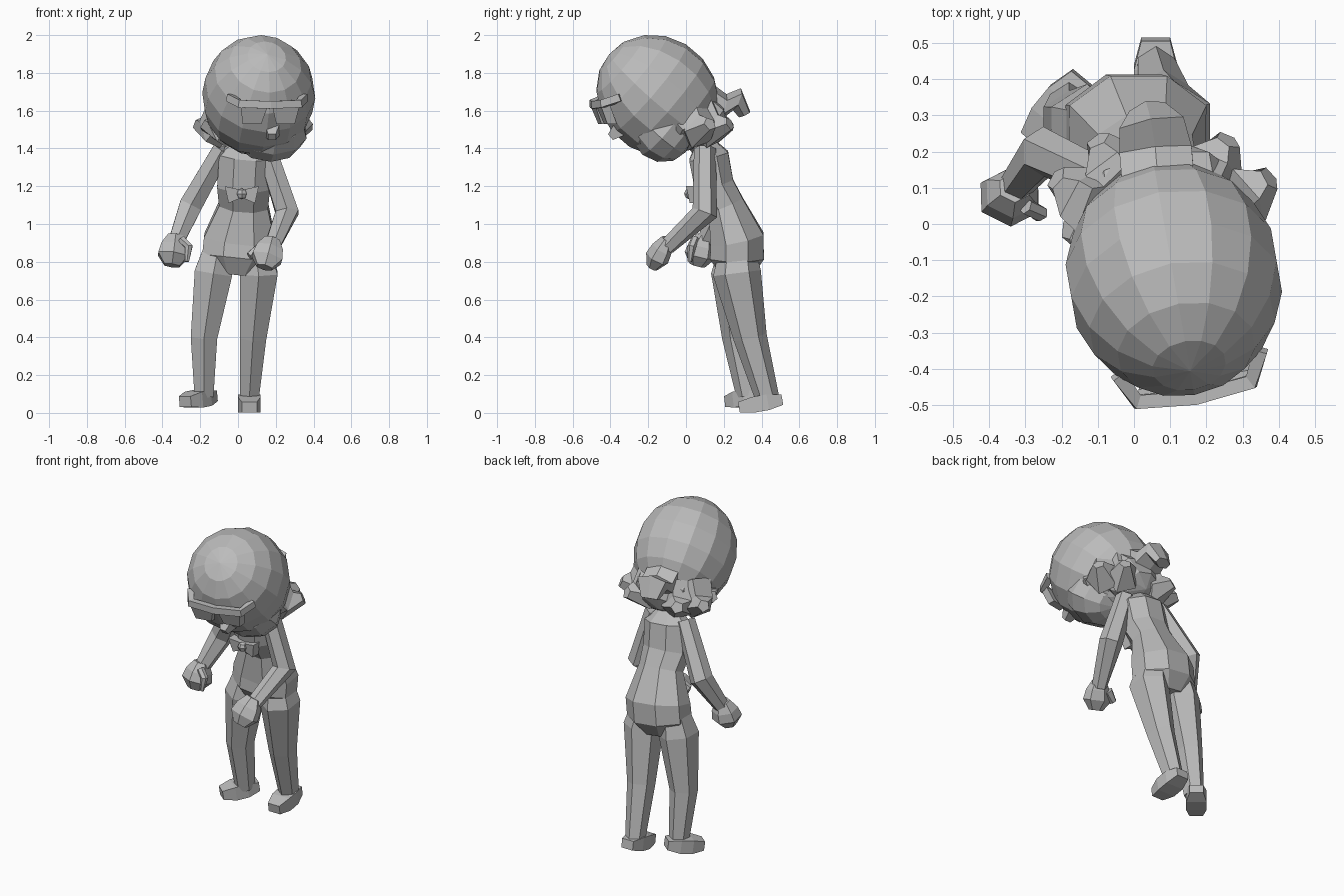
import bpy, bmesh, math
from mathutils import Vector, Matrix, Euler

cube = bpy.data.objects.get("Cube")
if cube:
    bpy.data.objects.remove(cube, do_unlink=True)

shade = .5
grey_colour = (shade, shade, shade, 1)
grey = bpy.data.materials.new("plain_grey")
grey.use_nodes = True
grey.diffuse_color = grey_colour
grey.node_tree.nodes["Principled BSDF"].inputs["Base Color"].default_value = grey_colour

BACKWARD = Vector((0, 1, 0))
UPWARD = Vector((0, 0, 1))


def finish(name, bm):
    """Turn a bmesh into a flat shaded object."""
    bmesh.ops.recalc_face_normals(bm, faces=bm.faces)
    mesh = bpy.data.meshes.new(name)
    bm.to_mesh(mesh)
    bm.free()
    mesh.materials.append(grey)
    part = bpy.data.objects.new(name, mesh)
    bpy.context.collection.objects.link(part)


def loft(name, path, radii, flatness=1, sides=6, reference=BACKWARD):
    """Skin rings of the given radii placed square to a path."""
    bm = bmesh.new()
    points = [Vector(point) for point in path]
    last = len(points) - 1
    stretch = 1 / math.cos(math.pi / sides)
    rings = []
    for index, (point, radius) in enumerate(zip(points, radii)):
        along = points[min(index + 1, last)] - points[max(index - 1, 0)]
        along.normalize()
        across = reference.cross(along).normalized()
        depth = along.cross(across) * flatness
        ring = []
        for corner in range(sides):
            angle = math.tau * (corner + .5) / sides
            offset = across * math.cos(angle) + depth * math.sin(angle)
            ring.append(bm.verts.new(point + offset * radius * stretch))
        rings.append(ring)
    for lower, upper in zip(rings, rings[1:]):
        for corner in range(sides):
            following = (corner + 1) % sides
            bm.faces.new((lower[corner], lower[following], upper[following], upper[corner]))
    bm.faces.new(rings[0])
    bm.faces.new(rings[-1])
    finish(name, bm)


def ball(name, centre, radii, tilt=(0, 0, 0), segments=8):
    """Faceted ellipsoid."""
    bm = bmesh.new()
    placement = Matrix.LocRotScale(Vector(centre), Euler(tilt), Vector(radii))
    bmesh.ops.create_uvsphere(bm, u_segments=segments, v_segments=segments * 2 // 3,
                              radius=1, matrix=placement)
    finish(name, bm)


def slab(name, corners, thickness):
    """Flat outline pushed backwards into a thin solid."""
    bm = bmesh.new()
    face = bm.faces.new([bm.verts.new(corner) for corner in corners])
    extruded = bmesh.ops.extrude_face_region(bm, geom=[face], use_keep_orig=True)
    moved = [item for item in extruded["geom"] if isinstance(item, bmesh.types.BMVert)]
    bmesh.ops.translate(bm, verts=moved, vec=BACKWARD * thickness)
    finish(name, bm)


def leg(side, *joints):
    """Hip, thigh, knee and ankle, with the hip buried in the torso."""
    loft(side + "_leg", joints, (.06, .1, .07, .05), flatness=1.1)


def foot(side, heel, toe):
    """Sole wedge that widens at the ball of the foot."""
    heel, toe = Vector(heel), Vector(toe)
    path = [heel.lerp(toe, step / 3) for step in range(4)]
    loft(side + "_foot", path, (.04, .06, .06, .04), flatness=.7, sides=4, reference=UPWARD)


def arm(side, shoulder, elbow, wrist):
    loft(side + "_arm", (shoulder, elbow, wrist), (.05, .06, .04))


def hand(side, wrist, fingertips, flatness):
    """Closed hand bulging at the knuckles."""
    wrist, fingertips = Vector(wrist), Vector(fingertips)
    path = [wrist.lerp(fingertips, step / 3) for step in range(4)]
    loft(side + "_hand", path, (.04, .07, .08, .04), flatness)


# Torso, leaning back at the hips, and the neck
loft("torso", [(.05, .1, 1.43), (.04, .12, 1.36), (.03, .15, 1.2), (.03, .21, 1.1),
               (.01, .27, .92), (0, .27, .82), (-.01, .27, .73)],
     (.07, .14, .14, .13, .19, .19, .11), flatness=.75, sides=8)
loft("neck", [(.05, .1, 1.4), (.1, 0, 1.55)], (.06, .07))

# Legs, one a step behind the other
leg("left", (.08, .27, .95), (.11, .27, .74), (.08, .34, .4), (.06, .43, .08))
leg("right", (-.09, .27, .95), (-.13, .26, .74), (-.18, .28, .4), (-.18, .33, .09))
foot("left", (.06, .51, .07), (.06, .28, .03))
foot("right", (-.14, .4, .09), (-.28, .23, .06))

# Arms: the left reaches forward, the right hangs out to the side
arm("left", (.15, .1, 1.4), (.26, .1, 1.06), (.18, -.1, .88))
arm("right", (-.08, .12, 1.4), (-.25, .2, 1.1), (-.33, .1, .9))
hand("left", (.18, -.1, .92), (.14, -.18, .77), flatness=.7)
hand("right", (-.33, .1, .94), (-.35, .06, .78), flatness=.9)
loft("left_thumb", [(.12, -.1, .87), (.06, -.12, .83)], (.03, .02))
loft("right_thumb", [(-.3, .05, .92), (-.26, .03, .88), (-.27, .02, .8)], (.02, .02, .01))

# Head bowed forward, with the crown of the skull facing ahead
bow_tilt = (math.radians(50), 0, math.radians(10))
ball("skull", (.11, -.15, 1.68), (.3, .31, .34), bow_tilt, segments=14)
ball("jaw", (.17, -.13, 1.49), (.2, .16, .17), bow_tilt, segments=10)
loft("nose", [(.18, -.33, 1.52), (.18, -.4, 1.46)], (.05, .02), sides=4)

# Hair: a nape mass and a tail that arches up and curls down
ball("nape_hair", (.08, .07, 1.55), (.22, .16, .15), bow_tilt)
loft("hair_tail", [(.07, .08, 1.7), (.06, .2, 1.62), (.05, .27, 1.66), (.04, .31, 1.58)],
     (.1, .1, .09, .05), flatness=.6, reference=UPWARD)

# Hair flicks fanned out on both sides of the nape
hair_centre = Vector((.08, -.08, 0))
for side, way in (("left", -1), ("right", 1)):
    for place, turn, reach in (("back", 30, .36), ("side", 55, .36), ("front", 75, .27)):
        angle = math.radians(90 + way * turn)
        outward = Vector((math.cos(angle), math.sin(angle), 0)) * reach
        path = [hair_centre + outward * share + UPWARD * height
                for share, height in ((.5, 1.6), (.75, 1.49), (1, 1.53))]
        loft(f"{side}_{place}_flick", path, (.09, .08, .03), sides=5, reference=UPWARD)

# Glasses: a brow bar wrapped round the face and two tapered lenses
glasses = Matrix.Translation((.17, -.48, 1.63)) @ Matrix.Rotation(math.radians(10), 4, "Z")
bar_path = []
for across in (-1, -.8, 0, .8, 1):
    wrap = across ** 8
    bar_path.append(glasses @ Vector((across * .2, wrap * .1, wrap * .04)))
loft("glasses_bar", bar_path, [.02] * len(bar_path), sides=4, reference=UPWARD)
for side, way in (("left", 1), ("right", -1)):
    outline = [(.01, 0, 0), (.16, 0, 0), (.14, .04, -.1), (.04, .04, -.1)]
    slab(side + "_lens", [glasses @ Vector((x * way, y, z)) for x, y, z in outline], .05)

    # Chest bow loops share the same mirroring
    knot = Vector((.02, .02, 1.16))
    loop = [(0, 0, .02), (.09, -.02, .04), (.07, 0, -.05), (0, 0, -.02)]
    slab(side + "_bow_loop", [knot + Vector((x * way, y, z)) for x, y, z in loop], .06)
ball("bow_knot", knot, (.03, .03, .03), segments=6)
